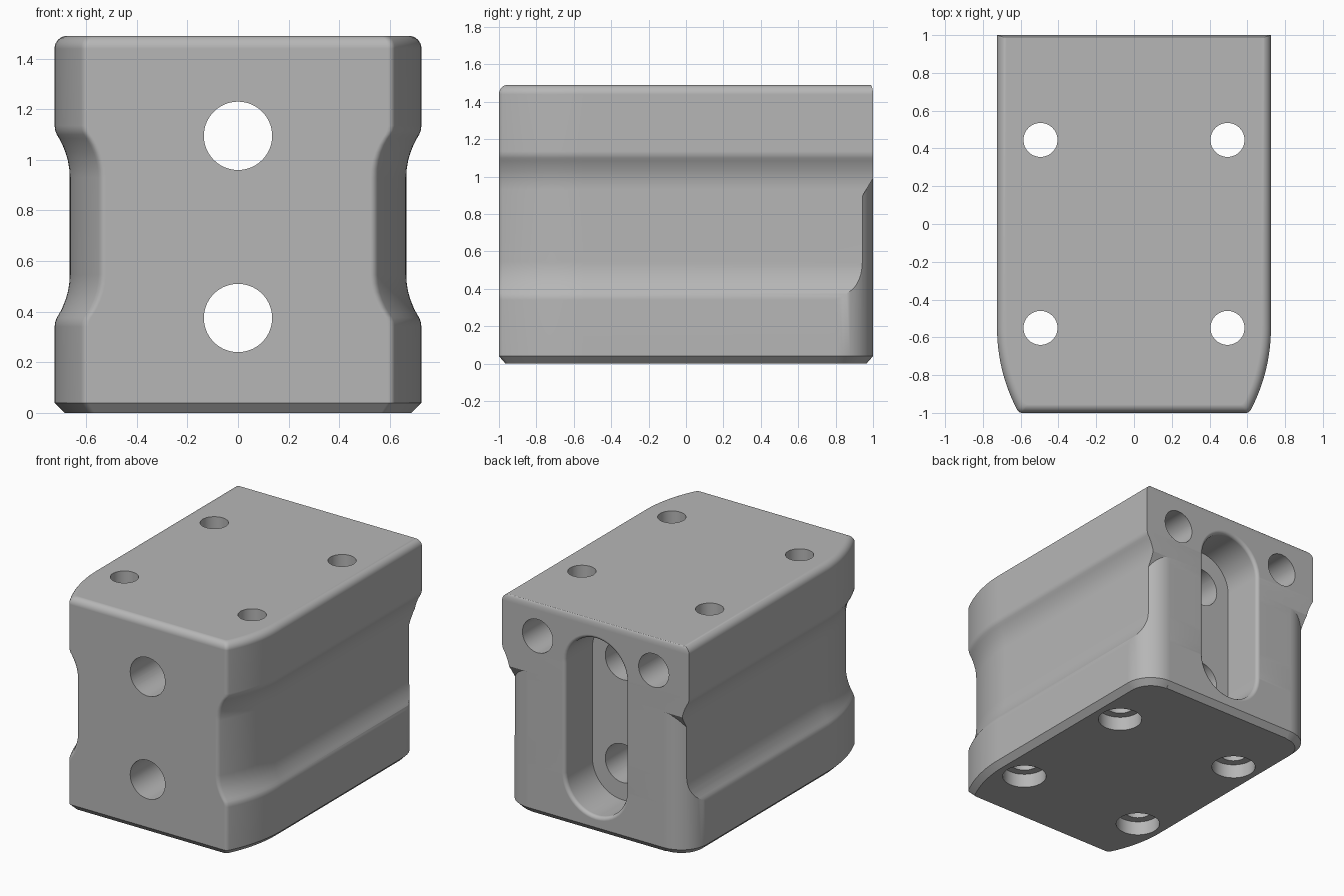
import bpy, bmesh, math

if "Cube" in bpy.data.objects:
    bpy.data.objects.remove(bpy.data.objects["Cube"])

grey = bpy.data.materials.new("satin grey")
grey.diffuse_color = (0.47, 0.47, 0.47, 1)
grey.use_nodes = True
grey.node_tree.nodes["Principled BSDF"].inputs["Base Color"].default_value = grey.diffuse_color


def loft(name, rings):
    """Closed solid skinned through rings with equal point counts."""
    bm = bmesh.new()
    rows = [[bm.verts.new(p) for p in ring] for ring in rings]
    n = len(rows[0])
    for a, b in zip(rows, rows[1:]):
        for i in range(n):
            j = (i + 1) % n
            bm.faces.new((a[i], a[j], b[j], b[i]))
    bm.faces.new(rows[0])
    bm.faces.new(rows[-1])
    bmesh.ops.recalc_face_normals(bm, faces=bm.faces)
    mesh = bpy.data.meshes.new(name)
    bm.to_mesh(mesh)
    bm.free()
    ob = bpy.data.objects.new(name, mesh)
    bpy.context.collection.objects.link(ob)
    mesh.materials.append(grey)
    return ob


def circle(r, n=48):
    return [(r * math.cos(2 * math.pi * i / n), r * math.sin(2 * math.pi * i / n)) for i in range(n)]


# Block: plan outline with tapered front sides, inset per height
W, R, Y0, H = 0.725, 0.938, -0.55, 1.49


def outline(z, side, front, back):
    def arc_x(y):
        return W - R + math.sqrt((R - side) ** 2 - (y - Y0) ** 2)
    y_end, y_front = -0.982 + front, -1 + front
    half = [(W - side, 1 - back)]
    for i in range(17):
        y = Y0 + (y_end - Y0) * i / 16
        half.append((arc_x(y), y))
    # small rounded front corner
    p0, p1 = half[-1], (arc_x(y_front), y_front)
    p2 = (p1[0] - 0.018, y_front)
    for t in (0.25, 0.5, 0.75, 1):
        half.append(tuple((1 - t) ** 2 * a + 2 * t * (1 - t) * b + t * t * c
                          for a, b, c in zip(p0, p1, p2)))
    return [(x, y, z) for x, y in half] + [(-x, y, z) for x, y in reversed(half)]


# Side groove, upper half (height, inset), mirrored about its middle
groove = [(1.135, 0), (1.115, .003), (1.10, .009), (1.085, .018), (1.06, .031),
          (1.03, .043), (1.0, .052), (.965, .058), (.93, .060)]
mid = 0.738
layers = [(0, .04, .035, .035), (.04, 0, 0, 0)]
layers += [(2 * mid - z, s, 0, 0) for z, s in groove]
layers += [(z, s, 0, 0) for z, s in reversed(groove)]
# rounded top edge: sides, front and back have their own radius
for i in range(9):
    a = math.pi / 2 * i / 8
    k = 1 - math.cos(a)
    layers.append((H - 0.05 + 0.05 * math.sin(a), .05 * k, .045 * k, .015 * k))
body = loft("mounting_block", [outline(*l) for l in layers])

cutters = []

# Front bores, running back into the slot
for z in (0.375, 1.095):
    cutters.append(loft("bore_cutter", [[(x, y, z + v) for x, v in circle(.135, 64)] for y in (-1.1, .8)]))

# Back slot with rounded mouth


def stadium(r, y):
    pts = []
    for i in range(50):
        k = i if i < 25 else i - 1
        a = math.pi * k / 24
        pts.append((r * math.cos(a), y, mid + (.385 if i < 25 else -.385) + r * math.sin(a)))
    return pts


mouth = [stadium(.235, .7)]
for i in range(6):
    a = math.pi / 2 * i / 5
    mouth.append(stadium(.235 + .025 * (1 - math.cos(a)), .975 + .025 * math.sin(a)))
mouth.append(stadium(.26, 1.1))
cutters.append(loft("slot_cutter", mouth))

for s in (-1, 1):
    # Blind back holes
    cutters.append(loft("back_hole_cutter", [[(s * .45 + x, y, 1.26 + v) for x, v in circle(.117)]
                                             for y in (.6, 1.1)]))
    # Vertical screw holes with counterbores underneath
    for y in (-.55, .445):
        steps = [(-.1, .145), (.1, .145), (.1, .09), (1.6, .09)]
        cutters.append(loft("screw_hole_cutter", [[(s * .495 + u, y + v, z) for u, v in circle(r)]
                                                  for z, r in steps]))
    # Rounded lower back corners, ending in a slanted shoulder

    def corner(r, z):
        pts = [(.525 + r * math.cos(math.pi / 32 * i), .8 + r * math.sin(math.pi / 32 * i))
               for i in range(17)]
        pts += [(.525, 1.05), (.8, 1.05), (.8, .8)]
        return [(s * x, y, .99 - (1 - y) * 1.64 if z is None else z) for x, y in pts]
    cutters.append(loft("corner_cutter", [corner(.15, -.01), corner(.2, .04), corner(.2, None)]))

# Cut, then drop the helpers
bpy.context.view_layer.objects.active = body
for c in cutters:
    c.hide_render = True
    m = body.modifiers.new("cut", 'BOOLEAN')
    m.operation, m.solver, m.object = 'DIFFERENCE', 'EXACT', c
    bpy.ops.object.modifier_apply(modifier=m.name)
    bpy.data.objects.remove(c)

# Smooth curves, crisp edges
bpy.ops.object.select_all(action='DESELECT')
body.select_set(True)
bpy.ops.object.shade_smooth_by_angle(angle=math.radians(28))
wn = body.modifiers.new("even_shading", 'WEIGHTED_NORMAL')
wn.keep_sharp = True
